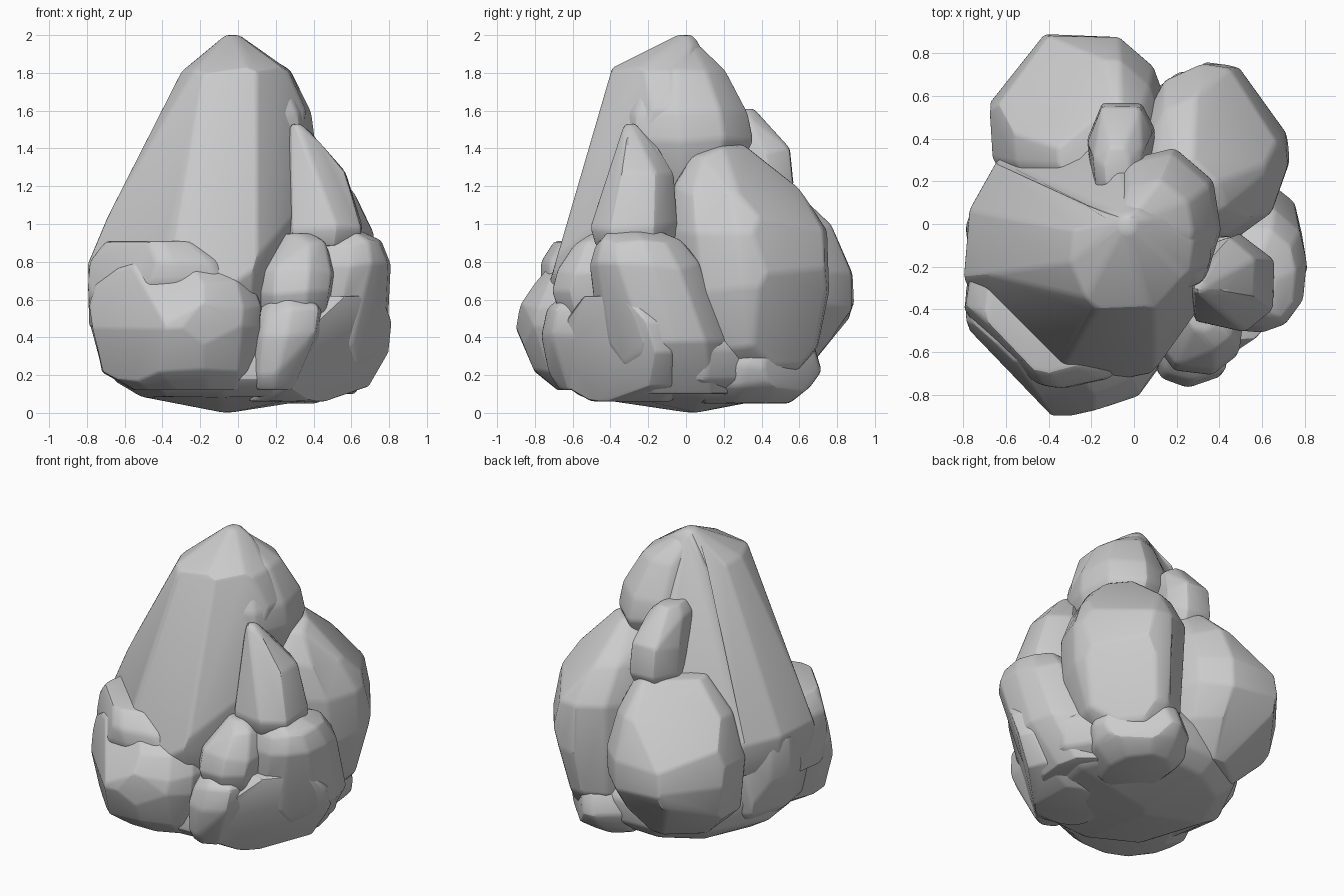
import bpy, bmesh, math, random
from mathutils import Vector

random.seed(7)


def outline(sides, turn, power):
    """Rounded-box polygon stretched so it exactly fills -1..1."""
    pts = []
    for i in range(sides):
        a = turn + math.tau * (i + random.uniform(-0.22, 0.22)) / sides
        c, s = math.cos(a), math.sin(a)
        pts.append((math.copysign(abs(c) ** (2 / power), c),
                    math.copysign(abs(s) ** (2 / power), s)))
    xs, ys = [p[0] for p in pts], [p[1] for p in pts]
    fit = lambda v, lo, hi: 2 * (v - lo) / (hi - lo) - 1
    return [(fit(x, min(xs), max(xs)), fit(y, min(ys), max(ys))) for x, y in pts]


def boulder(name, rings, cuts=(), sides=9, turn=0.3, power=2.2, bevel=0.022, wobble=0.03):
    """Faceted stone: hull of levels (z, x min, x max, y min, y max),
    then trimmed flat by cuts (point on plane, outward normal)."""
    shape = outline(sides, turn, power)
    bm = bmesh.new()
    for k, (z, x0, x1, y0, y1) in enumerate(rings):
        wob = wobble if 0 < k < len(rings) - 1 else 0
        for u, v in shape:
            bm.verts.new(((x0 + x1) / 2 + u * (x1 - x0) / 2,
                          (y0 + y1) / 2 + v * (y1 - y0) / 2,
                          z + random.uniform(-wob, wob)))
    bmesh.ops.remove_doubles(bm, verts=bm.verts[:], dist=0.03)
    res = bmesh.ops.convex_hull(bm, input=bm.verts[:])
    junk = {g for g in res["geom_interior"] + res["geom_unused"]
            if isinstance(g, bmesh.types.BMVert)}
    bmesh.ops.delete(bm, geom=list(junk), context='VERTS')
    for co, no in cuts:
        bmesh.ops.bisect_plane(bm, geom=bm.verts[:] + bm.edges[:] + bm.faces[:],
                               plane_co=co, plane_no=Vector(no).normalized(),
                               clear_outer=True)
        bmesh.ops.holes_fill(bm, edges=[e for e in bm.edges if e.is_boundary], sides=0)
    bmesh.ops.dissolve_limit(bm, angle_limit=math.radians(13),
                             verts=bm.verts[:], edges=bm.edges[:])
    bmesh.ops.remove_doubles(bm, verts=bm.verts[:], dist=0.025)
    bmesh.ops.bevel(bm, geom=bm.edges[:], offset=bevel, segments=2, profile=0.5,
                    affect='EDGES', clamp_overlap=True)
    bmesh.ops.recalc_face_normals(bm, faces=bm.faces[:])
    me = bpy.data.meshes.new(name)
    bm.to_mesh(me)
    bm.free()
    me.shade_smooth()
    me.set_sharp_from_angle(angle=math.radians(20))
    ob = bpy.data.objects.new(name, me)
    bpy.context.collection.objects.link(ob)
    return ob


# Tall central peak and its rear shoulder
boulder("main_peak", [
    (0.55, -0.77, 0.26, -0.72, 0.42), (0.78, -0.80, 0.28, -0.80, 0.44),
    (1.20, -0.62, 0.35, -0.66, 0.37), (1.60, -0.43, 0.37, -0.51, 0.25),
    (1.80, -0.30, 0.28, -0.43, 0.15), (1.94, -0.14, 0.10, -0.23, 0.08),
    (2.00, -0.07, 0.01, -0.05, 0.04)],
    [((-0.15, -0.69, 0.80), (0, -0.96, 0.28)),
     ((-0.62, -0.44, 0.75), (-0.70, -0.70, 0.32)),
     ((0.19, -0.61, 0.75), (0.73, -0.68, 0.20)),
     ((-0.45, 0.41, 0.80), (-0.45, 0.85, 0.25))],
    sides=12, turn=0.2, power=2.3, wobble=0.012)
boulder("peak_shoulder", [
    (1.15, 0.00, 0.32, -0.20, 0.20), (1.45, -0.12, 0.41, -0.36, 0.36),
    (1.60, -0.13, 0.39, -0.36, 0.33), (1.82, -0.10, 0.28, -0.26, 0.21),
    (1.96, -0.07, 0.04, -0.06, 0.06)], sides=9, turn=0.6, wobble=0.015)

# Large stones at the back
boulder("back_left_stone", [
    (0.17, -0.45, -0.05, 0.15, 0.60), (0.35, -0.63, 0.10, 0.08, 0.77),
    (0.55, -0.68, 0.14, 0.06, 0.89), (0.72, -0.68, 0.15, 0.06, 0.89),
    (0.98, -0.57, 0.12, 0.08, 0.78), (1.18, -0.36, 0.05, 0.15, 0.58)],
    [((-0.54, 0.74, 0.60), (-0.78, 0.62, 0.15)),
     ((-0.54, 0.74, 0.60), (-0.78, 0.62, -0.20)),
     ((-0.40, 0.60, 0.96), (-0.45, 0.55, 0.70)),
     ((-0.35, 0.66, 0.29), (-0.45, 0.55, -0.70))], sides=11, turn=0.1)
boulder("back_right_stone", [
    (0.22, 0.15, 0.52, 0.12, 0.60), (0.35, 0.05, 0.65, 0.03, 0.70),
    (0.65, 0.02, 0.73, -0.05, 0.76), (0.95, 0.02, 0.72, -0.08, 0.75),
    (1.18, 0.04, 0.62, -0.07, 0.60), (1.35, 0.10, 0.48, 0.02, 0.40),
    (1.42, 0.18, 0.38, 0.16, 0.31)],
    [((0.62, 0.56, 0.75), (0.82, 0.57, 0.20)),
     ((0.62, 0.56, 0.75), (0.80, 0.60, -0.25)),
     ((0.48, 0.42, 1.17), (0.55, 0.50, 0.67))], sides=11, turn=0.5)
boulder("back_wedge_stone", [
    (1.02, -0.18, 0.05, 0.22, 0.48), (1.22, -0.22, 0.10, 0.15, 0.57),
    (1.38, -0.22, 0.09, 0.12, 0.55), (1.54, -0.19, 0.04, 0.10, 0.45),
    (1.61, -0.14, -0.02, 0.15, 0.36)], sides=7, power=2.8)

# Right side stones
slab_dir = (0.70, -0.65, -0.28)
boulder("right_spire", [
    (0.88, 0.22, 0.64, -0.48, -0.06), (1.00, 0.22, 0.66, -0.51, -0.04),
    (1.26, 0.25, 0.57, -0.43, -0.06), (1.40, 0.26, 0.45, -0.37, -0.14),
    (1.53, 0.27, 0.34, -0.33, -0.26)], sides=7, turn=0.5)
boulder("right_arch_stone", [
    (0.10, 0.15, 0.62, -0.30, 0.24), (0.38, 0.20, 0.79, -0.42, 0.23),
    (0.60, 0.25, 0.80, -0.49, 0.17), (0.78, 0.32, 0.81, -0.51, 0.08),
    (0.90, 0.38, 0.76, -0.48, -0.02), (0.96, 0.46, 0.66, -0.42, -0.13)],
    [((0.50, -0.33, -0.06), slab_dir)], sides=12, turn=0.15, power=2.5, wobble=0.02)
boulder("right_low_slab", [
    (0.06, 0.05, 0.48, -0.50, -0.08), (0.14, 0.08, 0.70, -0.64, -0.01),
    (0.32, 0.10, 0.82, -0.66, 0.00), (0.48, 0.20, 0.82, -0.64, -0.03),
    (0.62, 0.30, 0.76, -0.54, -0.15)], [((0.50, -0.37, 0.05), slab_dir)],
    sides=12, power=3.0, wobble=0.0)

# Front stones
boulder("front_middle_upper", [
    (0.50, 0.12, 0.48, -0.66, -0.28), (0.62, 0.10, 0.51, -0.71, -0.26),
    (0.75, 0.11, 0.52, -0.68, -0.26), (0.88, 0.18, 0.48, -0.59, -0.28),
    (0.95, 0.25, 0.39, -0.50, -0.34)], sides=8)
boulder("front_middle_lower", [
    (0.12, 0.08, 0.31, -0.67, -0.30), (0.22, 0.07, 0.36, -0.73, -0.30),
    (0.42, 0.08, 0.45, -0.77, -0.30), (0.54, 0.10, 0.47, -0.74, -0.30),
    (0.62, 0.16, 0.38, -0.66, -0.34)], sides=8, turn=0.1, power=2.6)
boulder("front_left_stone", [
    (0.12, -0.55, 0.06, -0.68, -0.15), (0.22, -0.72, 0.10, -0.81, -0.10),
    (0.45, -0.78, 0.14, -0.90, -0.08), (0.56, -0.79, 0.14, -0.88, -0.08),
    (0.68, -0.76, 0.10, -0.81, -0.10), (0.80, -0.60, -0.06, -0.70, -0.20)],
    [((-0.55, -0.73, 0.45), (-0.72, -0.69, 0.15)),
     ((-0.55, -0.73, 0.45), (-0.72, -0.69, -0.20)),
     ((-0.10, -0.84, 0.42), (0.28, -0.96, -0.05)),
     ((-0.35, -0.84, 0.57), (-0.20, -0.80, 0.55))],
    sides=12, turn=0.25, power=2.4, wobble=0.015)
boulder("front_left_ledge", [
    (0.45, -0.79, 0.05, -0.66, 0.05), (0.70, -0.80, 0.12, -0.77, 0.05),
    (0.80, -0.79, 0.06, -0.77, 0.02), (0.91, -0.70, -0.12, -0.70, -0.05)],
    [((-0.65, -0.55, 0.70), (-0.72, -0.69, 0.15)),
     ((-0.10, -0.75, 0.70), (0.20, -0.97, 0.15))], sides=12, turn=0.1, wobble=0.0)

# Left side and base
boulder("left_stone", [
    (0.13, -0.58, -0.10, -0.42, 0.25), (0.25, -0.73, -0.05, -0.50, 0.32),
    (0.48, -0.79, 0.00, -0.50, 0.36), (0.76, -0.79, 0.00, -0.46, 0.37)],
    [((-0.66, 0.22, 0.45), (-0.80, 0.60, 0))], sides=9, turn=0.2, wobble=0.01)
boulder("base_stone", [
    (0.00, -0.08, 0.04, -0.06, 0.06), (0.035, -0.28, 0.25, -0.30, 0.30),
    (0.09, -0.52, 0.50, -0.56, 0.50), (0.18, -0.66, 0.66, -0.68, 0.60),
    (0.34, -0.69, 0.70, -0.66, 0.62), (0.48, -0.60, 0.64, -0.58, 0.54)],
    [((0.50, -0.33, 0.02), slab_dir)], sides=12, power=2.0, wobble=0.01)
boulder("base_back_right", [
    (0.05, 0.05, 0.42, 0.05, 0.55), (0.12, 0.00, 0.56, 0.00, 0.66),
    (0.23, -0.02, 0.60, 0.00, 0.72), (0.36, 0.02, 0.58, 0.05, 0.68)],
    [((0.46, 0.54, 0.2), (0.7, 0.7, 0))], sides=9, turn=0.5)
